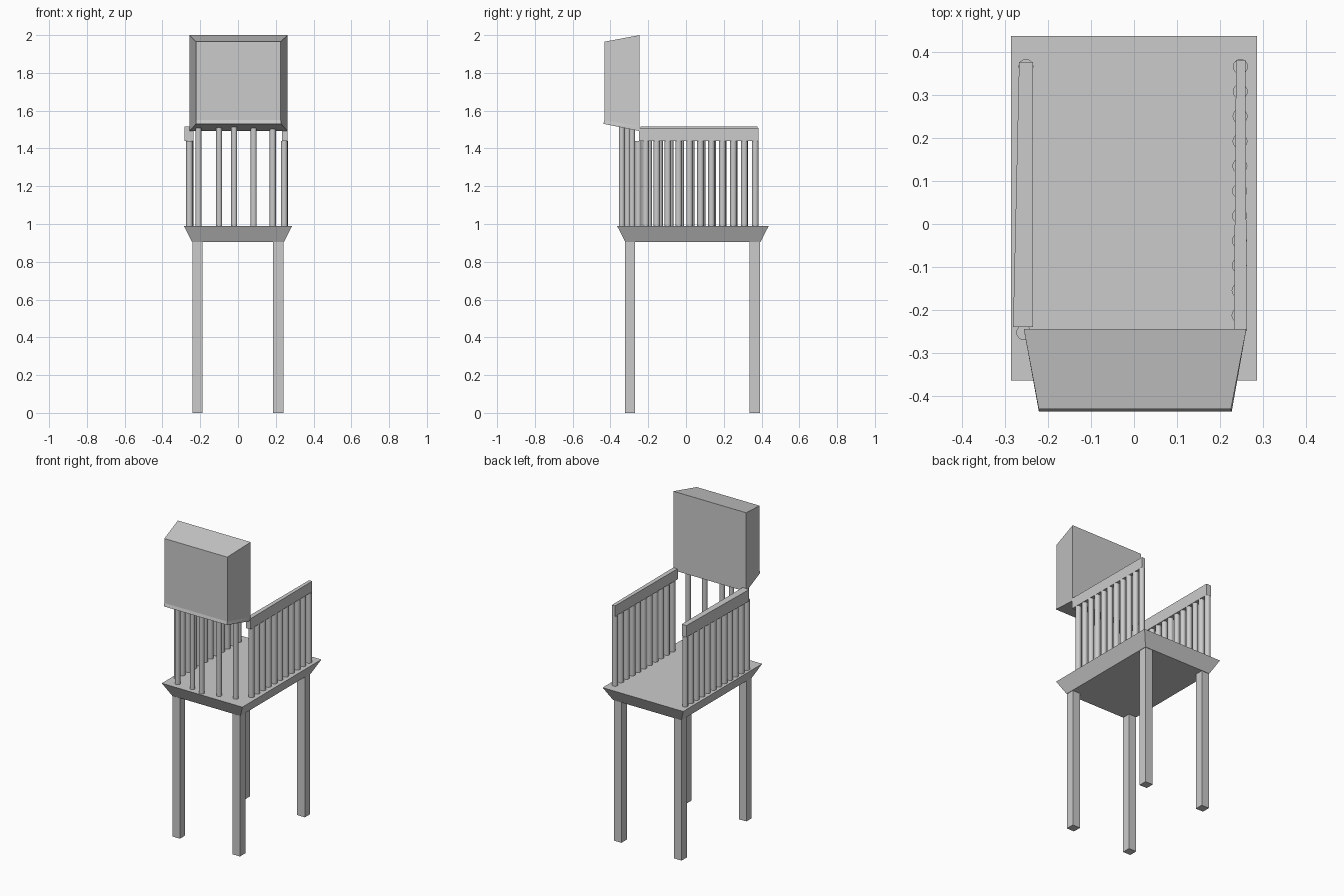
import bpy
import bmesh
from mathutils import Vector

cube = bpy.data.objects.get("Cube")
if cube:
    bpy.data.objects.remove(cube, do_unlink=True)

grey = bpy.data.materials.new("plain grey")
grey.use_nodes = True
GREY = (0.6, 0.6, 0.6, 1)
grey.diffuse_color = GREY
grey.node_tree.nodes["Principled BSDF"].inputs["Base Color"].default_value = GREY


def finish(name, bm):
    bmesh.ops.recalc_face_normals(bm, faces=bm.faces[:])
    mesh = bpy.data.meshes.new(name)
    bm.to_mesh(mesh)
    bm.free()
    mesh.materials.append(grey)
    obj = bpy.data.objects.new(name, mesh)
    bpy.context.collection.objects.link(obj)
    return obj


def loft(name, *rings):
    """Solid skinned through matching rings of points, capped at both ends."""
    bm = bmesh.new()
    loops = [[bm.verts.new(p) for p in ring] for ring in rings]
    for a, b in zip(loops, loops[1:]):
        for i in range(len(a)):
            j = (i + 1) % len(a)
            bm.faces.new((a[i], a[j], b[j], b[i]))
    bm.faces.new(loops[0])
    bm.faces.new(loops[-1])
    return finish(name, bm)


def flat_ring(x0, x1, y0, y1, z):
    return [(x0, y0, z), (x1, y0, z), (x1, y1, z), (x0, y1, z)]


def upright_ring(x0, x1, y, z0, z1):
    return [(x0, y, z0), (x1, y, z0), (x1, y, z1), (x0, y, z1)]


def spindle(name, x, y, top, radius):
    bottom = SEAT_TOP - 0.01
    bm = bmesh.new()
    bmesh.ops.create_cone(bm, cap_ends=True, segments=16, radius1=radius,
                          radius2=radius, depth=top - bottom)
    bmesh.ops.translate(bm, verts=bm.verts[:], vec=Vector((x, y, (top + bottom) / 2)))
    obj = finish(name, bm)
    for face in obj.data.polygons:
        face.use_smooth = abs(face.normal.z) < 0.5


def spindle_row(name, start, end, count):
    for i in range(count):
        x, y = Vector(start).lerp(Vector(end), i / (count - 1))
        spindle(f"{name}_{i + 1}", x, y, RAIL_BOTTOM, 0.0175)


SEAT_BOTTOM, SEAT_TOP, RAIL_BOTTOM = 0.905, 0.99, 1.44

# Legs
for side, x in (("right", -0.215), ("left", 0.213)):
    for end, y in (("front", -0.296), ("back", 0.364)):
        h = 0.027
        loft(f"{end}_{side}_leg", flat_ring(x - h, x + h, y - h, y + h, 0),
             flat_ring(x - h, x + h, y - h, y + h, SEAT_BOTTOM))

# Seat with sloping edges
loft("seat", flat_ring(-0.243, 0.243, -0.322, 0.394, SEAT_BOTTOM),
     flat_ring(-0.287, 0.287, -0.365, 0.438, SEAT_TOP))

# Arm rails, slightly tapered along their length
loft("right_arm_rail", upright_ring(-0.282, -0.235, -0.24, RAIL_BOTTOM, 1.515),
     upright_ring(-0.268, -0.235, 0.378, RAIL_BOTTOM, 1.515))
loft("left_arm_rail", upright_ring(0.233, 0.263, -0.25, RAIL_BOTTOM, 1.508),
     upright_ring(0.238, 0.26, 0.383, RAIL_BOTTOM, 1.508))

# Arm spindles
spindle_row("right_arm_spindle", (-0.257, -0.253), (-0.252, 0.367), 12)
spindle_row("left_arm_spindle", (0.245, -0.213), (0.248, 0.367), 11)

# Backrest spindles, unevenly placed
places = ((-0.209, -0.315), (-0.10, -0.32), (-0.02, -0.34), (0.083, -0.31), (0.184, -0.285))
for i, (x, y) in enumerate(places):
    spindle(f"backrest_spindle_{i + 1}", x, y, 1.515, 0.016)

# Headrest block, narrowing outwards, with a thin lip at its lower edge
outer = [(-0.222, -0.437, 1.53), (0.228, -0.437, 1.53), (0.226, -0.432, 1.55),
         (0.226, -0.432, 1.965), (-0.222, -0.432, 1.965), (-0.222, -0.432, 1.55)]
inner = [(-0.257, -0.245, 1.492), (0.262, -0.245, 1.492), (0.262, -0.245, 1.515),
         (0.262, -0.245, 2), (-0.257, -0.245, 2), (-0.257, -0.245, 1.515)]
headrest = loft("headrest", outer, inner)
bm = bmesh.new()
bm.from_mesh(headrest.data)
bmesh.ops.connect_verts_nonplanar(bm, angle_limit=0.005, faces=bm.faces[:])
bm.to_mesh(headrest.data)
bm.free()
